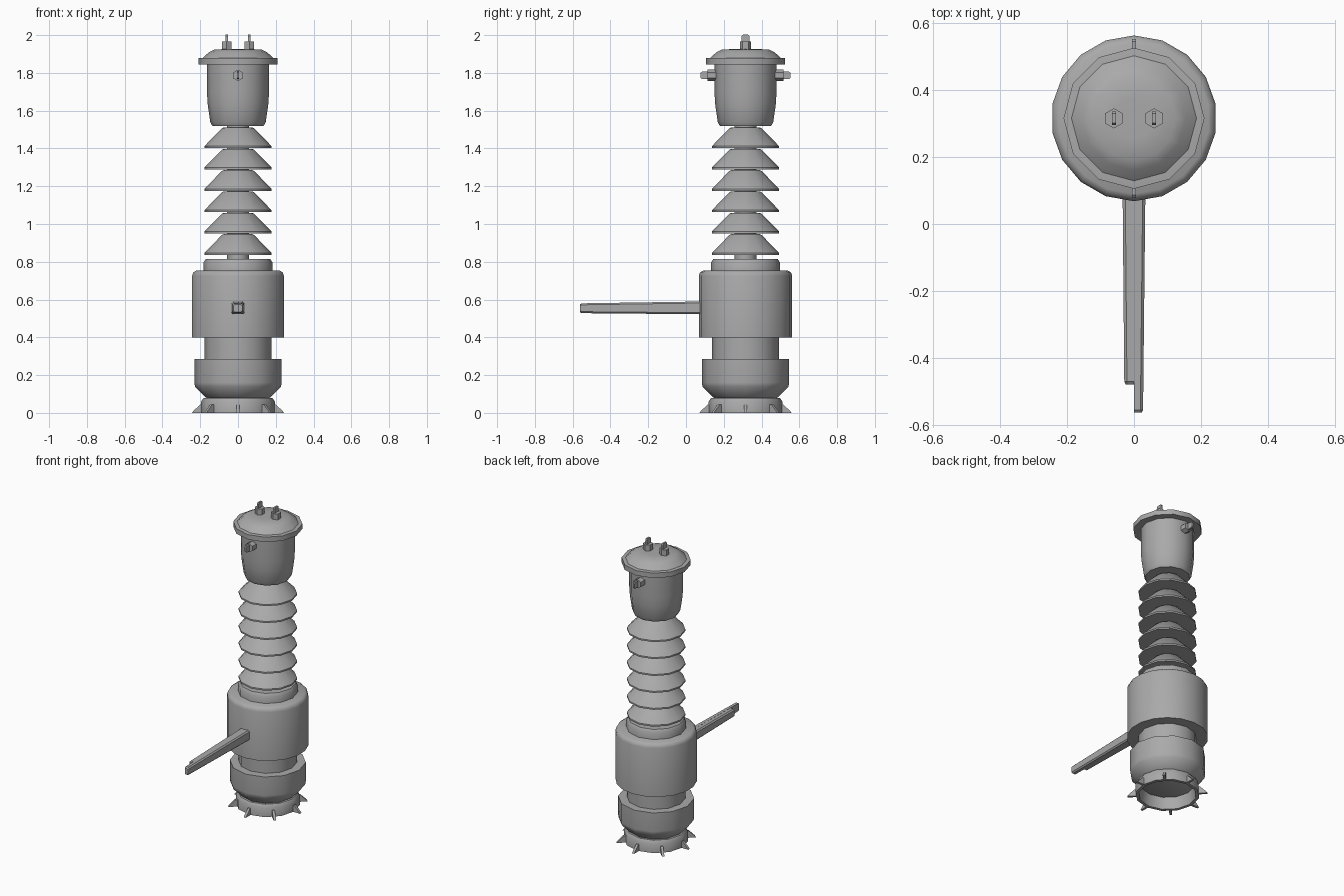
import bpy, math
from mathutils import Matrix, Vector

cube = bpy.data.objects.get("Cube")
if cube:
    bpy.data.objects.remove(cube)

CY = 0.315  # column axis on y

grey = bpy.data.materials.new("plain grey")
grey.use_nodes = True
colour = (0.4, 0.4, 0.4, 1)
grey.diffuse_color = colour
grey.node_tree.nodes["Principled BSDF"].inputs["Base Color"].default_value = colour


def make(name, verts, faces, smooth=None, matrix=None):
    mesh = bpy.data.meshes.new(name)
    mesh.from_pydata(verts, [], faces)
    mesh.materials.append(grey)
    ob = bpy.data.objects.new(name, mesh)
    bpy.context.collection.objects.link(ob)
    if matrix:
        mesh.transform(matrix)
    if smooth:
        bpy.ops.object.select_all(action='DESELECT')
        ob.select_set(True)
        bpy.context.view_layer.objects.active = ob
        bpy.ops.object.shade_smooth_by_angle(angle=math.radians(smooth))
    return ob


def lathe(name, profile, sides=12, smooth=42, matrix=None):
    """Spin (radius, height) points, bottom to top, and cap both ends."""
    verts, faces = [], []
    for r, z in profile:
        for i in range(sides):
            a = math.tau * i / sides + math.pi / 2
            verts.append((r * math.cos(a), r * math.sin(a), z))
    for k in range(len(profile) - 1):
        for i in range(sides):
            j = (i + 1) % sides
            faces.append((k * sides + i, k * sides + j,
                          (k + 1) * sides + j, (k + 1) * sides + i))
    faces.append(tuple(reversed(range(sides))))
    top = (len(profile) - 1) * sides
    faces.append(tuple(range(top, top + sides)))
    return make(name, verts, faces, smooth, matrix or Matrix.Translation((0, CY, 0)))


def prism(name, outline, half, matrix):
    """Extrude a (y, z) outline to x = -half and +half."""
    n = len(outline)
    verts = [(-half, y, z) for y, z in outline] + [(half, y, z) for y, z in outline]
    faces = [tuple(reversed(range(n))), tuple(range(n, 2 * n))]
    faces += [(i, (i + 1) % n, n + (i + 1) % n, n + i) for i in range(n)]
    return make(name, verts, faces, None, matrix)


# Hollow base ring with ground fins
lathe("base_ring", [(0.165, 0.078), (0.175, 0), (0.195, 0), (0.195, 0.06), (0.182, 0.08)])
for i in range(8):
    turn = Matrix.Translation((0, CY, 0)) @ Matrix.Rotation(math.tau * i / 8, 4, 'Z')
    prism("ground_fin", [(0.18, 0), (0.243, 0), (0.238, 0.008), (0.2, 0.045), (0.18, 0.045)],
          0.008, turn)

# Lower body
lathe("base_bowl", [(0.16, 0.075), (0.175, 0.085), (0.228, 0.14), (0.231, 0.16), (0.231, 0.285)])
lathe("core", [(0.178, 0.28), (0.178, 0.41)])
lathe("outer_sleeve", [(0.247, 0.4), (0.247, 0.725), (0.241, 0.743), (0.225, 0.753)], 18)
lathe("collar", [(0.182, 0.74), (0.182, 0.797), (0.17, 0.815)])

# Insulator stack on a central rod
lathe("central_rod", [(0.058, 0.8), (0.058, 1.54)])
for i in range(6):
    z = 0.837 + 0.113 * i
    lathe("insulator_disc", [(0.178, z), (0.178, z + 0.01), (0.085, z + 0.105), (0.075, z + 0.109)])

# Head and lid
lathe("head", [(0.136, 1.52), (0.147, 1.54), (0.16, 1.63), (0.164, 1.69), (0.164, 1.85)])
lathe("lid_rim", [(0.21, 1.845), (0.21, 1.878), (0.19, 1.88)])
lathe("lid_dome", [(0.192, 1.875), (0.155, 1.908), (0.125, 1.924), (0.06, 1.926)])

# Terminals: hex boss with a flat rounded blade
places = [Matrix.Translation((s * 0.06, CY, 1.92)) for s in (-1, 1)]
places += [Matrix.Translation((0, CY + s * 0.155, 1.787)) @ Matrix.Rotation(-s * math.pi / 2, 4, 'X')
           for s in (-1, 1)]
for m in places:
    lathe("terminal_boss", [(0.03, -0.01), (0.03, 0.045)], 6, None, m)
    prism("terminal_blade", [(-0.02, 0.04), (0.02, 0.04), (0.02, 0.074), (0.014, 0.082),
                             (-0.014, 0.082), (-0.02, 0.074)], 0.006, m)


# Lever made of two halves of unequal length
def lever_half(name, side, tip_y, tip_w):
    def section(y, w, low, high):
        c = 0.008
        pts = [(0, low), (w - c, low), (w, low + c), (w, high - c), (w - c, high), (0, high)]
        return [(side * x, y, z) for x, z in pts]
    verts = (section(0.1, 0.034, 0.522, 0.59) + section(tip_y + 0.008, tip_w, 0.528, 0.58)
             + section(tip_y, tip_w - 0.004, 0.534, 0.574))
    faces = [(k + i, k + (i + 1) % 6, k + 6 + (i + 1) % 6, k + 6 + i)
             for k in (0, 6) for i in range(6)]
    faces += [(5, 4, 3, 2, 1, 0), (12, 13, 14, 15, 16, 17)]
    if side > 0:
        faces = [f[::-1] for f in faces]
    ob = make(name, verts, faces)
    import bmesh
    bm = bmesh.new()
    bm.from_mesh(ob.data)
    bmesh.ops.recalc_face_normals(bm, faces=bm.faces)
    bm.to_mesh(ob.data)
    bm.free()


lever_half("lever_right", -1, -0.478, 0.029)
lever_half("lever_left", 1, -0.562, 0.027)
